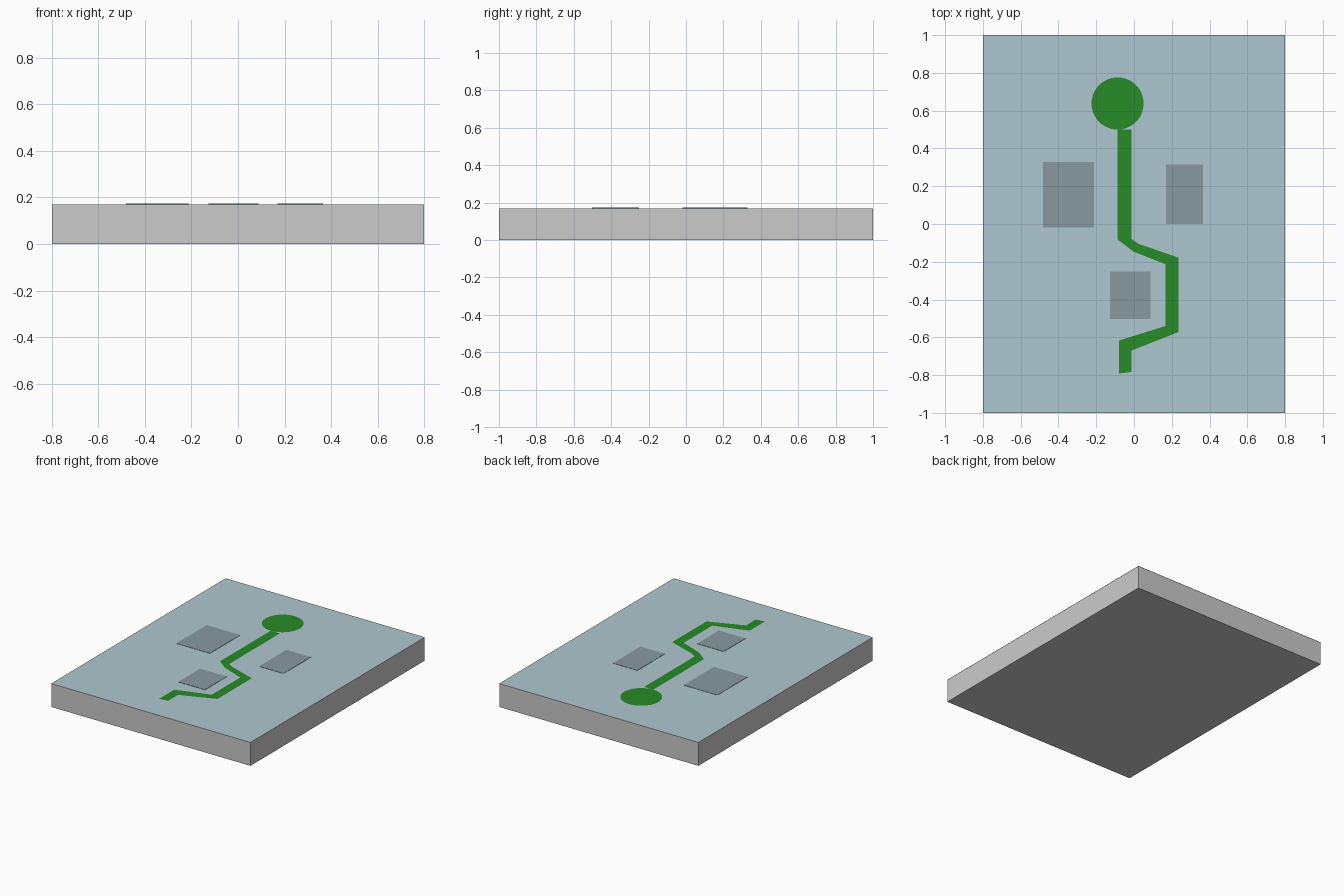
import bpy, bmesh, math

if "Cube" in bpy.data.objects:
    bpy.data.objects.remove(bpy.data.objects["Cube"])

TOP = 0.17


def add_object(name, bm, color=None):
    mesh = bpy.data.meshes.new(name)
    bm.to_mesh(mesh)
    bm.free()
    obj = bpy.data.objects.new(name, mesh)
    bpy.context.collection.objects.link(obj)
    if color:
        mat = bpy.data.materials.new(name + "_paint")
        mat.diffuse_color = color
        mat.use_nodes = True
        mat.node_tree.nodes["Principled BSDF"].inputs["Base Color"].default_value = mat.diffuse_color
        mesh.materials.append(mat)
    return obj


def sheet(name, points, z, color):
    """Flat, upward-facing outline lying on the slab."""
    bm = bmesh.new()
    face = bm.faces.new([bm.verts.new((x, y, z)) for x, y in points])
    face.normal_update()
    if face.normal.z < 0:
        face.normal_flip()
    return add_object(name, bm, color)


def box(name, x0, x1, y0, y1, z0, z1, color=None):
    bm = bmesh.new()
    bmesh.ops.create_cube(bm, size=1)
    for v in bm.verts:
        v.co.x = x1 if v.co.x > 0 else x0
        v.co.y = y1 if v.co.y > 0 else y0
        v.co.z = z1 if v.co.z > 0 else z0
    return add_object(name, bm, color)


# Base slab and its pale blue top surface
box("base_slab", -0.8, 0.8, -1, 1, 0, TOP)
sheet("top_surface", [(-0.8, -1), (0.8, -1), (0.8, 1), (-0.8, 1)],
      TOP + 0.001, (0.43, 0.58, 0.63, 1))

# Winding green strip, wound around its outline
green = (0.02, 0.26, 0.02, 1)
strip = [(-0.087, 0.5), (-0.087, -0.082), (-0.003, -0.146), (0.167, -0.213),
         (0.167, -0.54), (-0.08, -0.617), (-0.08, -0.792), (-0.013, -0.783),
         (-0.013, -0.67), (0.236, -0.572), (0.236, -0.178), (0.024, -0.105),
         (-0.013, -0.08), (-0.013, 0.5)]
sheet("green_strip", strip, TOP + 0.002, green)

# Round green at the far end
disc = [(-0.087 + 0.138 * math.cos(a), 0.638 + 0.138 * math.sin(a))
        for a in (math.tau * i / 48 for i in range(48))]
sheet("green_disc", disc, TOP + 0.002, green)

# Grey obstacle plates
grey = (0.25, 0.32, 0.35, 1)
plates = {
    "left_plate": (-0.482, -0.212, -0.019, 0.328),
    "right_plate": (0.17, 0.366, 0.0, 0.315),
    "front_plate": (-0.127, 0.087, -0.503, -0.252),
}
for name, (x0, x1, y0, y1) in plates.items():
    box(name, x0, x1, y0, y1, TOP - 0.01, TOP + 0.003, grey)
